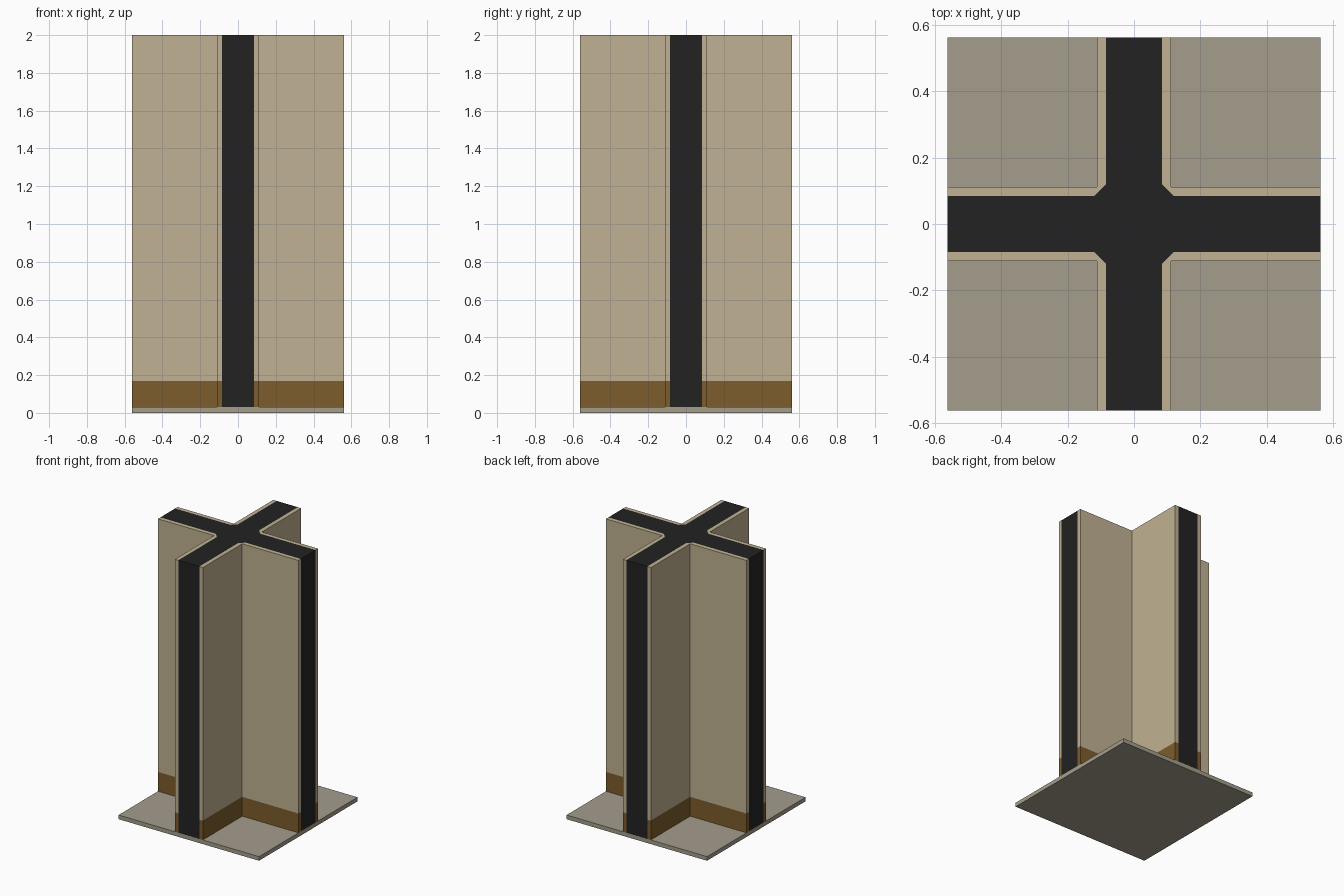
import bpy, bmesh
from mathutils import Matrix, Vector

if "Cube" in bpy.data.objects:
    bpy.data.objects.remove(bpy.data.objects["Cube"])

L, W, D, K = 0.562, 0.112, 0.084, 0.12   # arm reach, half thickness, half core, core chamfer
Z0, Z1, Z2 = 0.03, 0.17, 2.0             # plate top, skirting top, wall top


def material(name, rgb):
    lin = [c / 255 / 12.92 if c / 255 <= 0.04045 else ((c / 255 + 0.055) / 1.055) ** 2.4 for c in rgb]
    m = bpy.data.materials.new(name)
    m.diffuse_color = (*lin, 1)
    m.use_nodes = True
    m.node_tree.nodes["Principled BSDF"].inputs["Base Color"].default_value = m.diffuse_color
    return m


plaster = material("beige plaster", (192, 178, 147))
skirting = material("brown skirting", (125, 93, 44))
core = material("dark core", (34, 34, 34))
stone = material("grey floor", (163, 157, 140))


def finish(bm, name, mats):
    bmesh.ops.remove_doubles(bm, verts=bm.verts, dist=1e-5)
    bmesh.ops.recalc_face_normals(bm, faces=bm.faces)
    me = bpy.data.meshes.new(name)
    bm.to_mesh(me)
    bm.free()
    for m in mats:
        me.materials.append(m)
    bpy.context.collection.objects.link(bpy.data.objects.new(name, me))


# Square floor plate
bm = bmesh.new()
bmesh.ops.create_cube(bm, size=1, matrix=Matrix.Translation((0, 0, Z0 / 2)) @ Matrix.Diagonal((2 * L, 2 * L, Z0, 1)))
finish(bm, "floor_plate", [stone])

# Cross-shaped wall, one quarter repeated by rotation
bm = bmesh.new()


def face(points, mat):
    f = bm.faces.new([bm.verts.new(p) for p in points])
    f.material_index = mat


def side(a, b, z_low, z_high, mat):
    face([(*a, z_low), (*b, z_low), (*b, z_high), (*a, z_high)], mat)


outline, core_loop = [], []
for q in range(4):
    def turn(x, y):
        for _ in range(q):
            x, y = -y, x
        return (x, y)
    d1, e1, c, e2, d2 = [turn(*p) for p in ((L, D), (L, W), (W, W), (W, L), (D, L))]
    k1, k2 = turn(K, D), turn(D, K)
    # plaster sides and edge strips with skirting below
    for a, b in ((d1, e1), (e1, c), (c, e2), (e2, d2)):
        side(a, b, Z0, Z1, 1)
        side(a, b, Z1, Z2, 0)
    # dark arm end
    next_d1 = (-d1[1], d1[0])
    for lo, hi in ((Z0, Z1), (Z1, Z2)):
        side(d2, next_d1, lo, hi, 2)
    # plaster rim on top
    for poly in ((d1, e1, c, k1), (k1, c, k2), (k2, c, e2, d2)):
        face([(*p, Z2) for p in poly], 0)
    outline += [d1, e1, c, e2, d2]
    core_loop += [d1, k1, k2, d2]

# dark top of the core, and hidden underside
face([(*p, Z2) for p in core_loop], 2)
face([(*p, Z0) for p in reversed(outline)], 2)
finish(bm, "cross_wall", [plaster, skirting, core])
